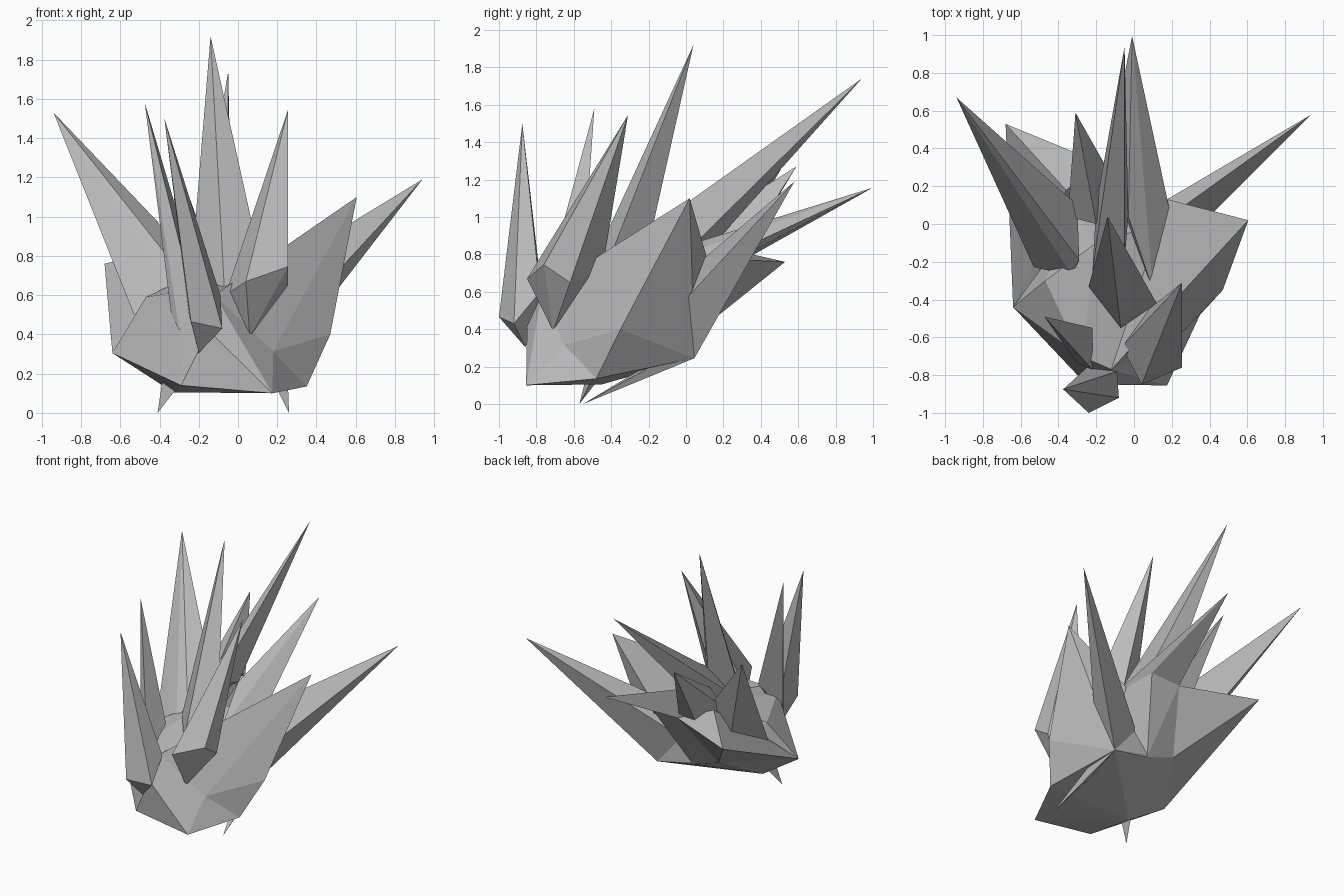
import bpy
import bmesh

cube = bpy.data.objects.get("Cube")
if cube:
    bpy.data.objects.remove(cube, do_unlink=True)

stone = bpy.data.materials.new("grey_stone")
stone.use_nodes = True
grey = (0.5, 0.5, 0.5, 1)
stone.diffuse_color = grey
stone.node_tree.nodes["Principled BSDF"].inputs["Base Color"].default_value = grey


def faceted(name, *points):
    """Flat-faced solid wrapped around a few corner points."""
    bm = bmesh.new()
    for p in points:
        bm.verts.new(p)
    out = bmesh.ops.convex_hull(bm, input=bm.verts)
    loose = {v for v in out["geom_interior"] + out["geom_unused"]
             if isinstance(v, bmesh.types.BMVert)}
    bmesh.ops.delete(bm, geom=list(loose), context="VERTS")
    bmesh.ops.recalc_face_normals(bm, faces=bm.faces)
    mesh = bpy.data.meshes.new(name)
    bm.to_mesh(mesh)
    bm.free()
    mesh.materials.append(stone)
    obj = bpy.data.objects.new(name, mesh)
    bpy.context.collection.objects.link(obj)
    return obj


# Corners shared by the rock and the spikes growing from it
side_corner = (-.64, -.44, .305)
side_low = (.35, -.48, .135)
front_mid = (.18, -.65, .315)
front_wall = (-.15, -.85, .42)
front_ledge = (-.12, -.77, .6)
back_low = (.21, .045, .245)
back_hip = (-.085, .04, .3)
back_mid = (-.31, .05, .375)
back_top_a = (-.145, .31, .77)
back_top_b = (.09, .3, .79)
crown = (-.03, .04, .86)
crown_side = (.2, .02, .7)
hollow = (-.03, .01, .44)

# Main rock
faceted("rock_body", side_corner, (-.29, -.81, .14), (-.33, -.45, .105),
        (.175, -.855, .1), side_low, front_mid, back_low, back_hip, back_mid,
        crown_side, (-.2, -.1, .72), (-.47, -.3, .59), (-.28, -.7, .62),
        front_wall, front_ledge)

# Broad pointed flank and the ridge at the back
faceted("left_flank", (.605, .02, 1.1), side_low, (.47, -.35, .4), front_mid,
        (.27, -.38, .74), front_ledge, crown_side, (.18, .13, .72), back_low)
faceted("back_ridge", back_hip, back_mid, back_top_a, back_top_b, crown,
        crown_side, hollow)

# Long spikes: tip first, then the base corners
faceted("right_spike", (-.94, .67, 1.53), (-.53, -.23, .5), (-.33, -.27, .62),
        (-.29, -.19, .71), (-.3, .1, .86), (-.45, .12, .6))
faceted("centre_spike", (-.14, .04, 1.92), (-.24, -.33, .7), (-.07, -.55, .64),
        (.12, -.42, .75), (-.05, -.2, .85))
faceted("upper_back_spike", (-.05, .94, 1.74), (-.22, -.25, .75),
        (-.05, -.2, .93), (-.03, .05, .86), (-.2, .1, .8))
faceted("lower_back_spike", (-.01, .995, 1.155), back_top_a, back_top_b,
        crown, crown_side, (.1, -.35, .68))
faceted("left_spike", (.94, .58, 1.19), back_low, hollow,
        (.25, .085, .77), (.34, -.02, .54))
faceted("small_back_spike", (-.31, .59, 1.27), (-.35, .04, .8), (-.2, 0, .9),
        (-.14, .29, .8), (-.28, .26, .72))
faceted("side_fin", (-.68, .53, .76), side_corner, back_mid, back_top_a,
        (-.36, .18, .84), (-.5, -.25, .5))

# Front spikes
faceted("front_left_spike", (.255, -.31, 1.545), (-.065, -.65, .6),
        (.04, -.85, .67), (.06, -.71, .39), (.255, -.76, .745),
        (.255, -.62, .65), (.08, -.45, .7))
faceted("front_right_spike", (-.475, -.49, 1.58), (-.3, -.74, .42),
        (-.22, -.77, .55), (-.22, -.55, .72), (-.34, -.68, .5))
faceted("front_centre_spike", (-.375, -.875, 1.5), (-.24, -1, .465),
        (-.08, -.92, .43), (-.2, -.86, .305), (-.09, -.78, .6),
        (-.25, -.76, .5))

# Underside spikes
faceted("left_foot_spike", (.26, -.55, 0), back_low, (.1, -.02, .32),
        (.25, -.06, .27))
faceted("right_foot_spike", (-.41, -.57, 0), (-.38, -.52, .2),
        (-.3, -.5, .14), (-.33, -.4, .22))
